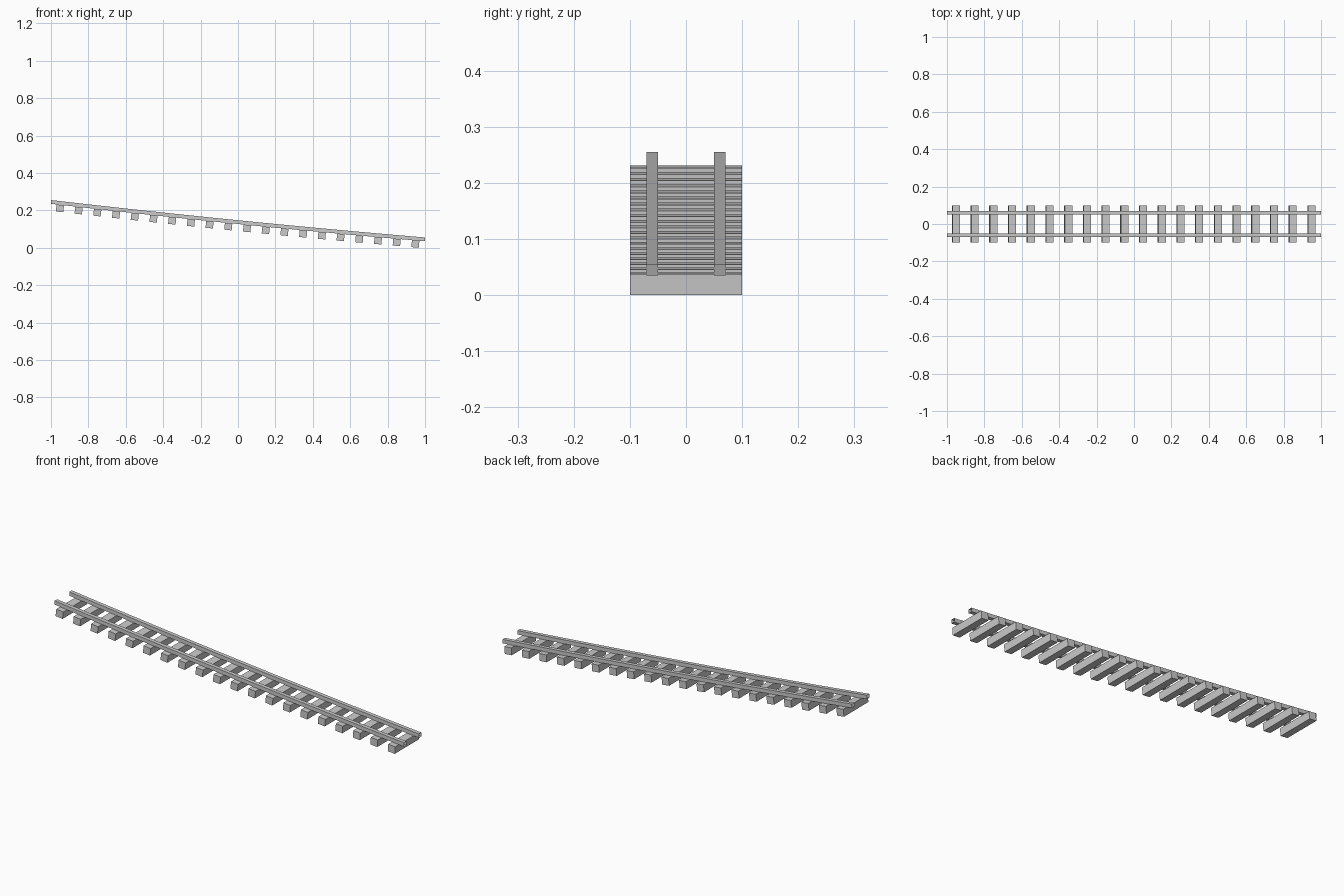
import bpy, bmesh, math
from mathutils import Matrix

if "Cube" in bpy.data.objects:
    bpy.data.objects.remove(bpy.data.objects["Cube"])

RAIL_H = 0.02
SLEEPER_H = 0.0375


def rail_top(x):
    return 0.155 - 0.1 * x - 0.008 * (1 - x * x)


def slope_angle(x):
    return math.atan(0.1 - 0.016 * x)


def make_object(name, bm):
    bmesh.ops.recalc_face_normals(bm, faces=bm.faces)
    mesh = bpy.data.meshes.new(name)
    bm.to_mesh(mesh)
    bm.free()
    obj = bpy.data.objects.new(name, mesh)
    bpy.context.collection.objects.link(obj)
    return obj


# Rails: square tube swept down the slope, open ends
def rail(name, y, segments=20):
    bm = bmesh.new()
    rings = []
    for i in range(segments + 1):
        x = -1 + 2 * i / segments
        z = rail_top(x)
        rings.append([bm.verts.new((x, y + dy, z + dz)) for dy, dz in
                      ((-0.01, -RAIL_H), (0.01, -RAIL_H), (0.01, 0), (-0.01, 0))])
    for a, b in zip(rings, rings[1:]):
        for k in range(4):
            n = (k + 1) % 4
            bm.faces.new((a[k], a[n], b[n], b[k]))
    return make_object(name, bm)


# Sleepers: boxes tilted to follow the slope, tops touching the rails
def sleeper(name, x):
    bm = bmesh.new()
    top = rail_top(x) - RAIL_H
    place = (Matrix.Translation((x, 0, top))
             @ Matrix.Rotation(slope_angle(x), 4, 'Y')
             @ Matrix.Translation((0, 0, -SLEEPER_H / 2))
             @ Matrix.Diagonal((0.04, 0.2, SLEEPER_H, 1)))
    bmesh.ops.create_cube(bm, size=1, matrix=place)
    return make_object(name, bm)


rail("front_rail", -0.06)
rail("back_rail", 0.06)
for i in range(20):
    sleeper(f"sleeper_{i + 1:02d}", -0.95 + 0.1 * i)
